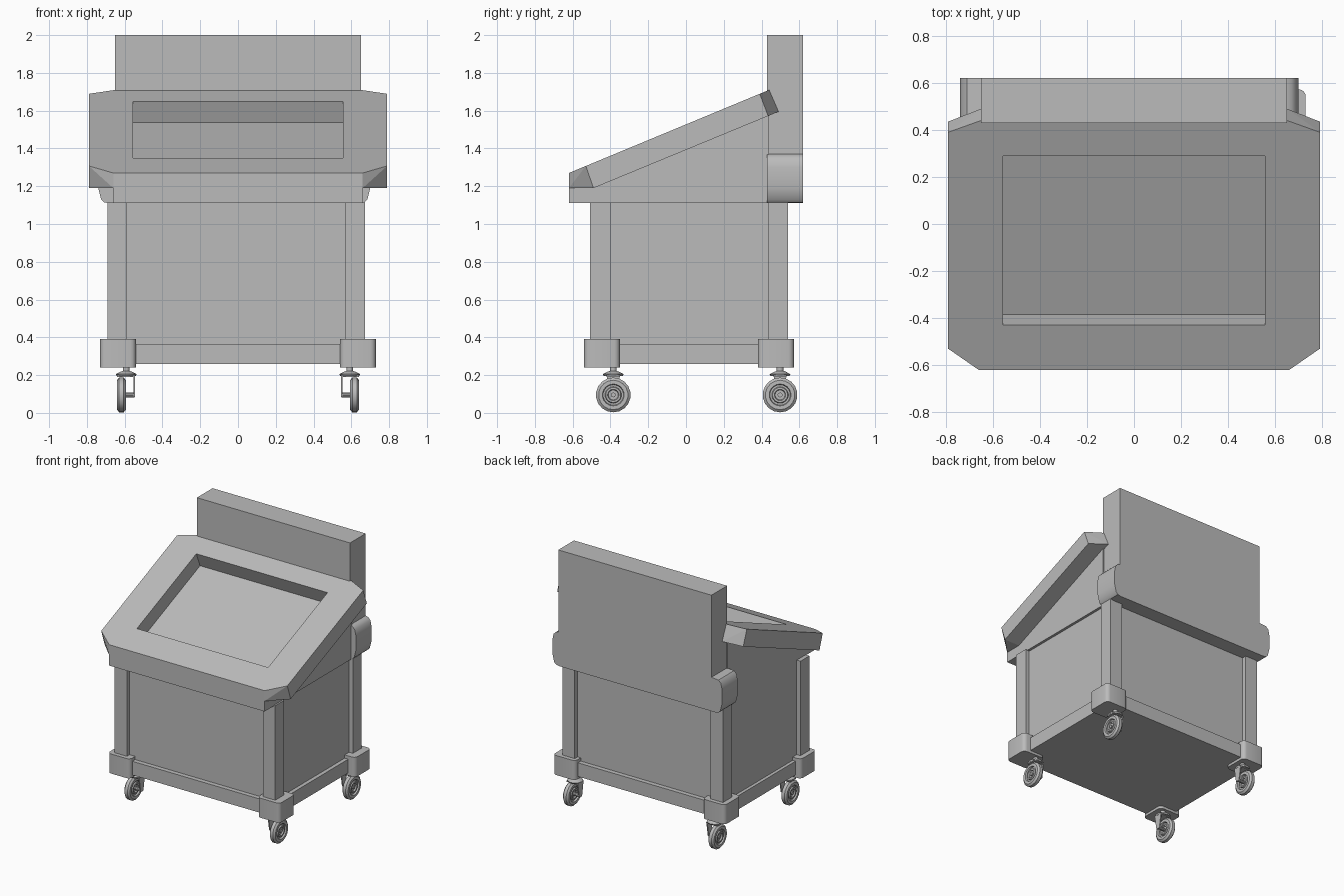
import bpy, bmesh, math
from mathutils import Vector, Matrix

if "Cube" in bpy.data.objects:
    bpy.data.objects.remove(bpy.data.objects["Cube"], do_unlink=True)

grey = bpy.data.materials.new("plain grey")
grey.use_nodes = True
GREY = (0.5, 0.5, 0.5, 1)
grey.diffuse_color = GREY
grey.node_tree.nodes["Principled BSDF"].inputs["Base Color"].default_value = GREY


def finish(name, bm, smooth=False):
    bmesh.ops.recalc_face_normals(bm, faces=bm.faces)
    mesh = bpy.data.meshes.new(name)
    bm.to_mesh(mesh)
    bm.free()
    mesh.materials.append(grey)
    obj = bpy.data.objects.new(name, mesh)
    bpy.context.collection.objects.link(obj)
    if smooth:
        bpy.ops.object.select_all(action="DESELECT")
        obj.select_set(True)
        bpy.context.view_layer.objects.active = obj
        bpy.ops.object.shade_smooth_by_angle(angle=math.radians(35))
    return obj


def box(name, x, y, z, round_upright=0):
    bm = bmesh.new()
    bmesh.ops.create_cube(bm, size=1)
    for v in bm.verts:
        v.co = [(r[0] + r[1]) / 2 + c * (r[1] - r[0]) for c, r in zip(v.co, (x, y, z))]
    if round_upright:
        edges = [e for e in bm.edges if abs(e.verts[0].co.z - e.verts[1].co.z) > 0.001]
        bmesh.ops.bevel(bm, geom=edges, offset=round_upright, segments=4,
                        profile=0.5, affect="EDGES")
    return finish(name, bm, round_upright > 0)


def prism(name, points, place, start, end, smooth=False):
    """Extrude a flat outline; place(u, v, w) gives the position."""
    bm = bmesh.new()
    face = bm.faces.new([bm.verts.new(place(u, v, start)) for u, v in points])
    out = bmesh.ops.extrude_face_region(bm, geom=[face])
    shift = Vector(place(0, 0, end)) - Vector(place(0, 0, start))
    bmesh.ops.translate(bm, vec=shift,
                        verts=[g for g in out["geom"] if isinstance(g, bmesh.types.BMVert)])
    return finish(name, bm, smooth)


def lathe(name, profile, axis, centre, steps):
    """Spin (radius, height) points around the x or z axis."""
    bm = bmesh.new()
    verts = [bm.verts.new((r, 0, h)) for r, h in profile]
    edges = [bm.edges.new(pair) for pair in zip(verts, verts[1:])]
    bmesh.ops.spin(bm, geom=verts + edges, cent=(0, 0, 0), axis=(0, 0, 1),
                   angle=math.tau, steps=steps)
    bmesh.ops.remove_doubles(bm, verts=bm.verts, dist=0.0005)
    if axis == "x":
        bm.transform(Matrix.Rotation(math.pi / 2, 4, "Y"))
    bm.transform(Matrix.Translation(centre))
    return finish(name, bm, True)


def along_x(y, z, x):
    return (x, y, z)


def along_y(x, z, y):
    return (x, y, z)


# Cabinet and base
box("cabinet", (-0.66, 0.64), (-0.475, 0.505), (0.3, 1.12))
box("base_rail", (-0.685, 0.67), (-0.51, 0.54), (0.26, 0.365))

# Console body under the sloping lid
prism("console_body",
      [(-0.62, 1.11), (0.44, 1.11), (0.44, 1.58), (-0.49, 1.195), (-0.62, 1.195)],
      along_x, -0.66, 0.66)

# Upright back panel with rounded lower shoulders
half = [(0.67, 2.0), (0.67, 1.37), (0.69, 1.365), (0.71, 1.345), (0.72, 1.3),
        (0.72, 1.19), (0.705, 1.13), (0.69, 1.115), (0.66, 1.11)]
outline = [(x - 0.02, z) for x, z in half]
outline += [(-0.65 if x == 0.67 else -x - 0.02, z) for x, z in reversed(half)]
prism("back_panel", outline, along_y, 0.43, 0.62, True)


# Sloping lid with cut corners
def lid_top(y):
    return 1.27 + 0.415 * (y + 0.62)


def lid_bottom(y):
    return max(1.19, 1.19 + 0.413 * (y + 0.49))


bm = bmesh.new()
for s in (-1, 1):
    for x, y in ((0.66, -0.62), (0.79, -0.53), (0.79, 0.39), (0.65, 0.44)):
        bm.verts.new((s * x, y, lid_top(y)))
    for x, y in ((0.66, -0.62), (0.79, -0.49), (0.79, 0.435), (0.65, 0.49)):
        bm.verts.new((s * x, y, lid_bottom(y)))
bmesh.ops.convex_hull(bm, input=bm.verts)
bmesh.ops.dissolve_limit(bm, angle_limit=0.02, verts=bm.verts, edges=bm.edges)
lid = finish("lid", bm)

# Recessed screen, cut square to the slope
normal = Vector((0, -0.383, 0.924))
bm = bmesh.new()
for x in (-0.557, 0.557):
    for y in (-0.43, 0.29):
        rim = Vector((x, y, lid_top(y)))
        bm.verts.new(rim - normal * 0.118)
        bm.verts.new(rim + normal * 0.1)
bmesh.ops.convex_hull(bm, input=bm.verts)
bmesh.ops.dissolve_limit(bm, angle_limit=0.02, verts=bm.verts, edges=bm.edges)
cutter = finish("screen_cutter", bm)
cutter.hide_render = True
cutter.hide_viewport = True
cut = lid.modifiers.new("screen_recess", "BOOLEAN")
cut.operation = "DIFFERENCE"
cut.solver = "EXACT"
cut.object = cutter

# Legs, corner feet and casters
TYRE = [(0.0, -0.012), (0.026, -0.012), (0.03, -0.022), (0.04, -0.022), (0.044, -0.012),
        (0.054, -0.012), (0.058, -0.024), (0.078, -0.024), (0.092, -0.012)]
TYRE += [(r, -h) for r, h in reversed(TYRE)]
STEM = [(0.0, 0.195), (0.05, 0.195), (0.055, 0.205), (0.03, 0.218), (0.018, 0.222),
        (0.018, 0.245), (0.0, 0.245)]

for side, s, leg_x in (("right", -1, (-0.692, -0.587)), ("left", 1, (0.567, 0.672))):
    for end, leg_y, foot_y, wheel_y in (
            ("front", (-0.508, -0.4), (-0.54, -0.35), -0.385),
            ("back", (0.433, 0.54), (0.38, 0.572), 0.498)):
        tag = f"{end}_{side}"
        box(f"{tag}_leg", leg_x, leg_y, (0.3, 1.115))
        box(f"{tag}_foot", sorted((s * 0.54, s * 0.73)), foot_y, (0.24, 0.39), 0.03)
        lathe(f"{tag}_wheel", TYRE, "x", (s * 0.617, wheel_y, 0.095), 18)
        lathe(f"{tag}_swivel", STEM, "z", (s * 0.592, wheel_y, 0), 16)
        # One-sided fork holding the axle
        box(f"{tag}_fork_plate", sorted((s * 0.545, s * 0.64)),
            (wheel_y - 0.035, wheel_y + 0.035), (0.19, 0.2))
        prism(f"{tag}_fork_arm",
              [(wheel_y - 0.035, 0.2), (wheel_y + 0.035, 0.2),
               (wheel_y + 0.016, 0.085), (wheel_y - 0.016, 0.085)],
              along_x, s * 0.545, s * 0.553)
        lathe(f"{tag}_axle", [(0, -0.045), (0.013, -0.045), (0.013, 0.045), (0, 0.045)],
              "x", (s * 0.592, wheel_y, 0.095), 10)
